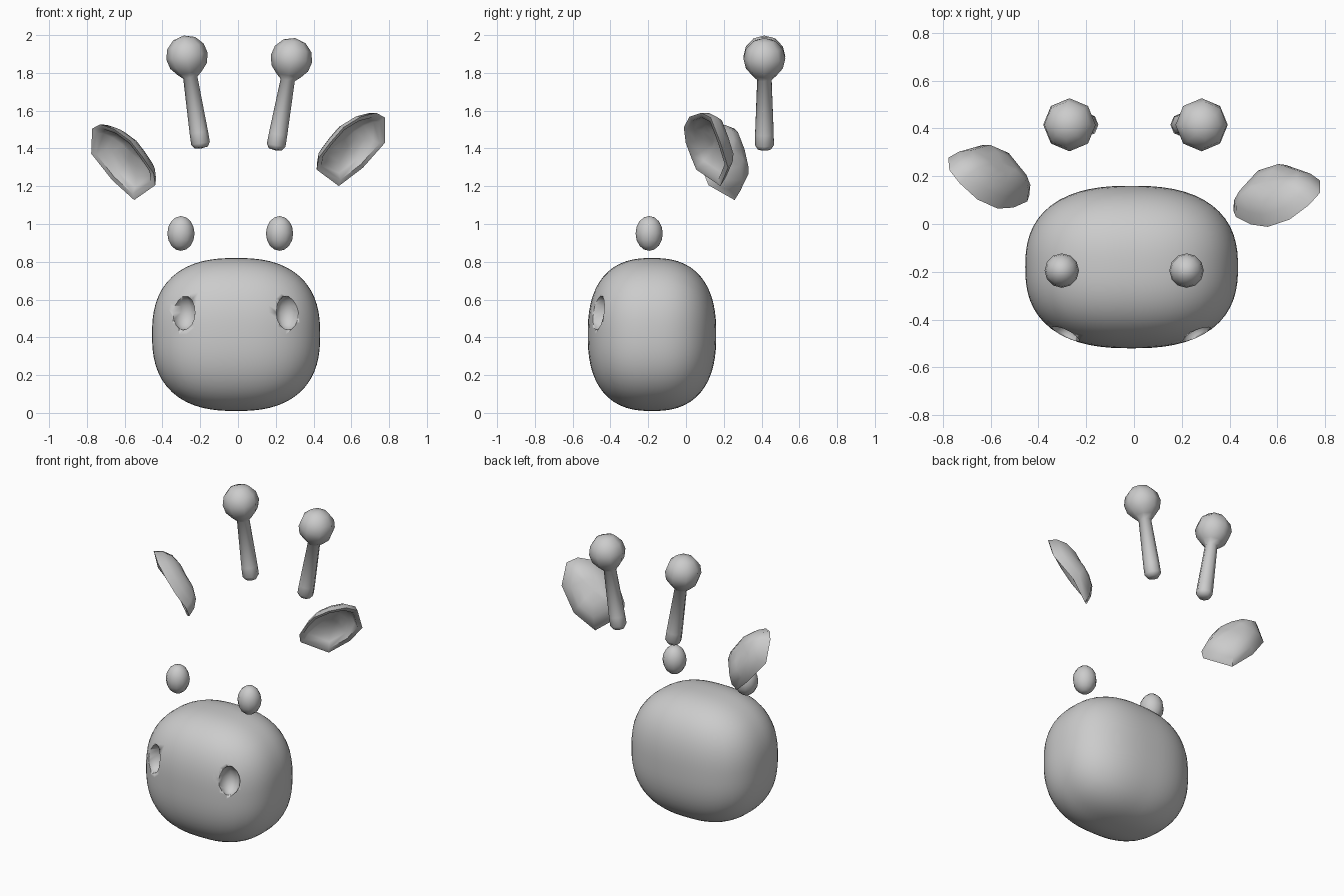
import bpy, bmesh, math
from mathutils import Vector, Matrix, Euler

if "Cube" in bpy.data.objects:
    bpy.data.objects.remove(bpy.data.objects["Cube"])


def finish(name, bm, angle=60):
    bmesh.ops.recalc_face_normals(bm, faces=bm.faces)
    me = bpy.data.meshes.new(name)
    bm.to_mesh(me)
    bm.free()
    ob = bpy.data.objects.new(name, me)
    bpy.context.collection.objects.link(ob)
    for o in bpy.context.selected_objects:
        o.select_set(False)
    ob.select_set(True)
    bpy.context.view_layer.objects.active = ob
    bpy.ops.object.shade_smooth_by_angle(angle=math.radians(angle))
    return ob


def ellipsoid(name, center, radii, seg, rings, turn=0.0):
    bm = bmesh.new()
    bmesh.ops.create_uvsphere(bm, u_segments=seg, v_segments=rings, radius=1)
    bm.transform(Matrix.LocRotScale(Vector(center), Euler((0, 0, turn)), Vector(radii)))
    return finish(name, bm)


# Muzzle: boxy rounded superellipsoid
bm = bmesh.new()
bmesh.ops.create_cube(bm, size=2)
bmesh.ops.subdivide_edges(bm, edges=bm.edges[:], cuts=15, use_grid_fill=True)
P = 2.5
for v in bm.verts:
    d = Vector([math.tan(c * math.pi / 4) for c in v.co])
    d /= sum(abs(c) ** P for c in d) ** (1 / P)
    v.co = Vector((-0.01 + d.x * 0.445, -0.18 + d.y * 0.34, 0.415 + d.z * 0.405))
muzzle = finish("muzzle", bm, 40)

# Nostrils: faceted hollows cut into the muzzle front
for x, turn in ((-0.287, -0.5), (0.262, 0.5)):
    cutter = ellipsoid("nostril_cutter", (x, -0.465, 0.53), (0.066, 0.075, 0.092), 8, 8, turn)
    mod = muzzle.modifiers.new("nostril", "BOOLEAN")
    mod.operation = "DIFFERENCE"
    mod.solver = "EXACT"
    mod.object = cutter
    bpy.context.view_layer.objects.active = muzzle
    # keep the cut ahead of the shading modifier
    bpy.ops.object.modifier_apply(modifier=mod.name)
    bpy.data.objects.remove(cutter)

# Eyes
for side, x in (("left", -0.302), ("right", 0.22)):
    ellipsoid("eye_" + side, (x, -0.195, 0.95), (0.072, 0.072, 0.092), 12, 8)


# Horns: lathed tapering stem with a ball end
def horn(name, foot, ball):
    axis = Vector(ball) - Vector(foot)
    L, R, n = axis.length, 0.111, 8
    prof = [(0.035, 0), (0.05, 0.022), (0.049, 0.08), (0.038, L - 0.115)]
    prof += [(R * math.sin(a), L - R * math.cos(a))
             for a in (math.radians(t) for t in (36, 62, 90, 118, 148))]
    bm = bmesh.new()
    rings = [[bm.verts.new((r * math.cos(k * math.tau / n), r * math.sin(k * math.tau / n), z))
              for k in range(n)] for r, z in prof]
    for a, b in zip(rings, rings[1:]):
        for k in range(n):
            bm.faces.new((a[k], a[(k + 1) % n], b[(k + 1) % n], b[k]))
    for ring, z in ((rings[0], -0.005), (rings[-1], L + R)):
        tip = bm.verts.new((0, 0, z))
        for k in range(n):
            bm.faces.new((ring[k], ring[(k + 1) % n], tip))
    tilt = math.atan2(axis.x, axis.z)
    bm.transform(Matrix.Translation(foot) @ Matrix.Rotation(tilt, 4, "Y"))
    finish(name, bm, 70)


horn("horn_left", (-0.195, 0.415, 1.405), (-0.27, 0.415, 1.888))
horn("horn_right", (0.198, 0.415, 1.395), (0.283, 0.415, 1.875))

# Ears: hollow cups lofted from a rim outline towards the back
RIM = [(.775, .13, 1.56), (.73, .08, 1.585), (.65, .02, 1.565), (.56, -.01, 1.51),
       (.49, .0, 1.43), (.43, .03, 1.35), (.42, .055, 1.29), (.535, .18, 1.205),
       (.66, .22, 1.30), (.775, .18, 1.43)]
CENTER = Vector((0.6, 0.08, 1.41))
BACK = Vector((-0.4, 0.82, 0.4)).normalized()


def ear(name, matrix):
    bm = bmesh.new()
    layers = ((1.02, 0), (0.9, 0.05), (0.68, 0.092), (0.36, 0.115))
    rings = [[bm.verts.new(CENTER + (Vector(p) - CENTER) * s + BACK * d) for p in RIM]
             for s, d in layers]
    n = len(RIM)
    for a, b in zip(rings, rings[1:]):
        for k in range(n):
            bm.faces.new((a[k], a[(k + 1) % n], b[(k + 1) % n], b[k]))
    tip = bm.verts.new(CENTER + BACK * 0.12)
    for k in range(n):
        bm.faces.new((rings[-1][k], rings[-1][(k + 1) % n], tip))
    # inner skin, stitched to the outer one along the rim
    inner = [[bm.verts.new(CENTER + (Vector(p) - CENTER) * s + BACK * d) for p in RIM]
             for s, d in ((0.87, 0.004), (0.76, 0.04), (0.55, 0.07), (0.3, 0.088))]
    for a, b in zip([rings[0]] + inner, inner):
        for k in range(n):
            bm.faces.new((a[k], a[(k + 1) % n], b[(k + 1) % n], b[k]))
    tip = bm.verts.new(CENTER + BACK * 0.092)
    for k in range(n):
        bm.faces.new((inner[-1][k], inner[-1][(k + 1) % n], tip))
    bm.transform(matrix)
    finish(name, bm, 60)


ear("ear_right", Matrix.Identity(4))
# the left ear is mirrored, then sits lower, further back and slightly turned
pivot = Vector((-CENTER.x, CENTER.y, CENTER.z))
ear("ear_left", Matrix.Translation(pivot + Vector((-0.01, 0.08, -0.07)))
    @ Euler((0, math.radians(4), math.radians(-5))).to_matrix().to_4x4()
    @ Matrix.Translation(-pivot) @ Matrix.Diagonal((-1, 1, 1, 1)))
